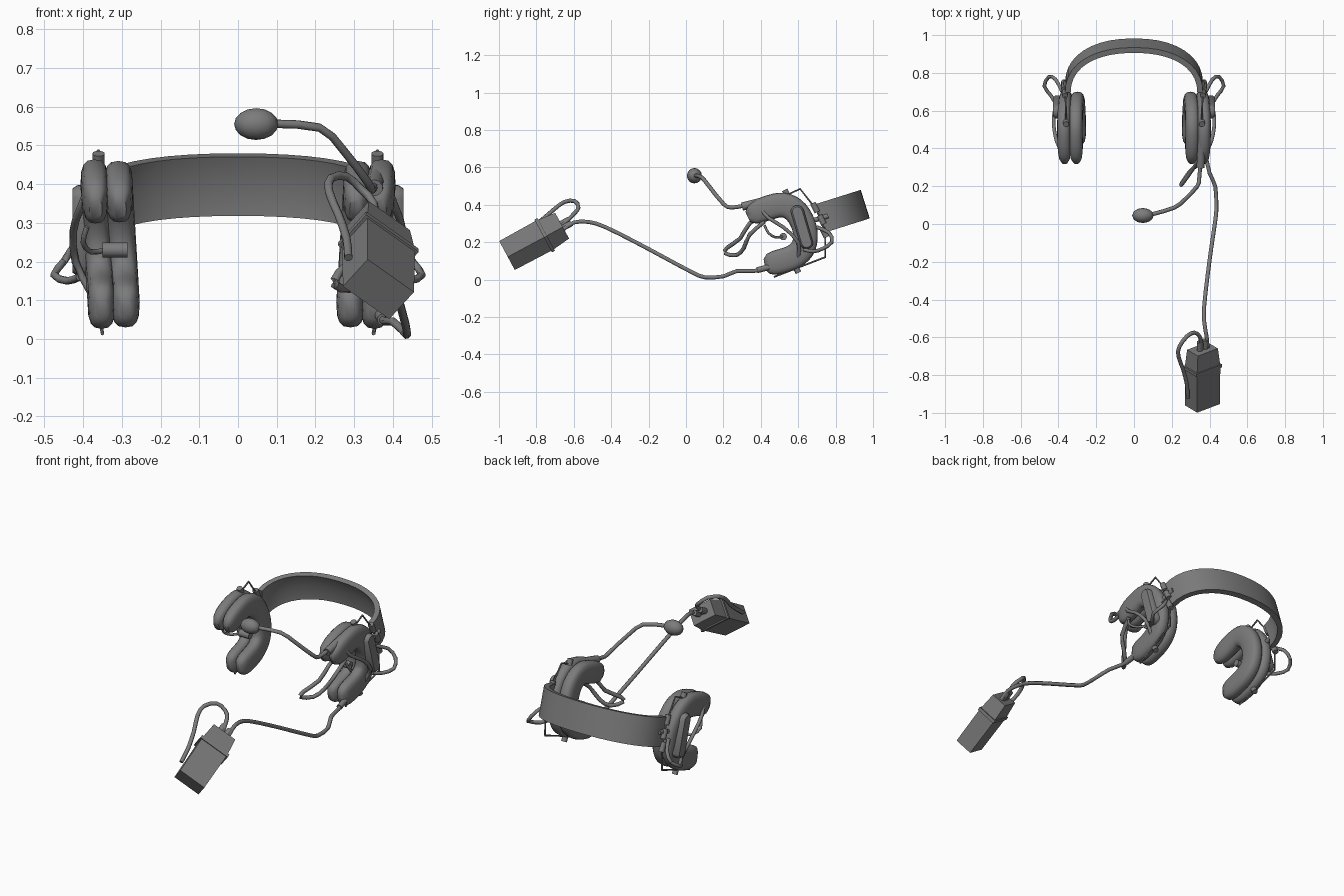
import bpy, bmesh, math
from mathutils import Vector, Matrix

if "Cube" in bpy.data.objects:
    bpy.data.objects.remove(bpy.data.objects["Cube"])

grey = bpy.data.materials.new("mid_grey")
grey.use_nodes = True
COL = (0.2, 0.2, 0.2, 1)
grey.diffuse_color = COL
grey.node_tree.nodes["Principled BSDF"].inputs["Base Color"].default_value = COL


def finish(name, bm, angle=40):
    bmesh.ops.recalc_face_normals(bm, faces=bm.faces)
    me = bpy.data.meshes.new(name)
    bm.to_mesh(me)
    bm.free()
    me.materials.append(grey)
    ob = bpy.data.objects.new(name, me)
    bpy.context.collection.objects.link(ob)
    bpy.ops.object.select_all(action='DESELECT')
    ob.select_set(True)
    bpy.context.view_layer.objects.active = ob
    if angle:
        bpy.ops.object.shade_smooth_by_angle(angle=math.radians(angle))
    return ob


def skin(bm, rings):
    """Join rings of points into a closed tube with end caps."""
    loops = [[bm.verts.new(p) for p in r] for r in rings]
    n = len(loops[0])
    for a, b in zip(loops, loops[1:]):
        for i in range(n):
            j = (i + 1) % n
            bm.faces.new((a[i], a[j], b[j], b[i]))
    bm.faces.new(loops[0])
    bm.faces.new(loops[-1])


def spline(pts, steps):
    """Smooth path through the points."""
    p = [Vector(q) for q in pts]
    p = [2 * p[0] - p[1]] + p + [2 * p[-1] - p[-2]]
    out = []
    for a, b, c, d in zip(p, p[1:], p[2:], p[3:]):
        for k in range(steps):
            t = k / steps
            out.append(0.5 * (2 * b + (c - a) * t + (2 * a - 5 * b + 4 * c - d) * t * t
                              + (3 * b - a - 3 * c + d) * t ** 3))
    return out + [p[-2]]


def tube(name, pts, r, s=1, steps=2, sides=8):
    path = spline([(s * x, y, z) for x, y, z in pts], steps)
    rings = []
    for i, p in enumerate(path):
        t = (path[min(i + 1, len(path) - 1)] - path[max(i - 1, 0)]).normalized()
        u = t.cross(Vector((0.3, 0.2, 1))).normalized()
        v = t.cross(u)
        rings.append([p + r * (u * math.cos(a) + v * math.sin(a))
                      for a in (math.tau * k / sides for k in range(sides))])
    bm = bmesh.new()
    skin(bm, rings)
    return finish(name, bm, 50)


def ball(name, at, size, segs=12):
    bm = bmesh.new()
    bmesh.ops.create_uvsphere(bm, u_segments=segs, v_segments=8, radius=1)
    bmesh.ops.transform(bm, matrix=Matrix.Translation(at) @ Matrix.Diagonal((*size, 1)), verts=bm.verts)
    return finish(name, bm, 60)


def rod(name, a, b, r):
    return tube(name, [a, b], r, steps=1, sides=10)


def horseshoe(name, s, x, half_x, half_w):
    """Rounded horseshoe ear pad, open to the front, leaning inwards below."""
    path = spline([(0, .33, .335), (0, .43, .38), (0, .52, .398), (0, .59, .36), (0, .635, .27),
                   (0, .63, .18), (0, .58, .125), (0, .50, .095), (0, .42, .08)], 4)
    last = len(path) - 1
    rings = []
    for i, p in enumerate(path):
        t = (path[min(i + 1, last)] - path[max(i - 1, 0)]).normalized()
        side = Vector((0, -t.z, t.y))
        k = min(i, last - i) / 4
        f = 1 if k >= 1 else 0.45 + 0.55 * math.sqrt(1 - (1 - k) ** 2)
        ring = []
        for j in range(16):
            c, q = math.cos(math.tau * j / 16), math.sin(math.tau * j / 16)
            c, q = [math.copysign(abs(m) ** 0.7, m) for m in (c, q)]
            v = p + side * c * half_w * f
            v.x = s * (x + q * half_x * f + (p.z - .25) * .06)
            ring.append(v)
        rings.append(ring)
    bm = bmesh.new()
    skin(bm, rings)
    return finish(name, bm, 60)


# headband: tilted arch with a hollowed inner face
tilt = Matrix.Translation((0, .72, .328)) @ Matrix.Rotation(math.radians(17.5), 4, 'X')
rings = []
for i in range(21):
    a = math.pi * i / 20
    d = Vector((math.cos(a), math.sin(a), 0))
    p = Vector((math.copysign(abs(d.x) ** .9, d.x) * .365, d.y ** .9 * .25, 0))
    rings.append([tilt @ (p - d * depth + Vector((0, 0, w)))
                  for depth, w in ((0, -.08), (0, .08), (.03, .08), (.014, 0), (.03, -.08))])
bm = bmesh.new()
skin(bm, rings)
finish("headband", bm, 25)

# ear cups, mirrored
for s, side in ((1, "left"), (-1, "right")):
    horseshoe(side + "_ear_cushion", s, .300, .037, .062)
    horseshoe(side + "_ear_shell", s, .362, .036, .066)
    # raised spine on the outside of the cup
    rings = []
    for x, k in ((.385, 1), (.415, 1), (.428, .75)):
        ring = []
        for j in range(16):
            a = math.tau * j / 16
            v = Vector((0, math.cos(a) * .036 * k, math.sin(a) * .036 * k + (.085 if j < 8 else -.085)))
            v = Matrix.Rotation(math.radians(17), 3, 'X') @ v
            ring.append(v + Vector((s * x, .62, .28)))
        rings.append(ring)
    bm = bmesh.new()
    skin(bm, rings)
    finish(side + "_cup_spine", bm, 35)
    # wire yoke around the cup
    tube(side + "_yoke_wire", [(.362, .45, .41), (.36, .61, .485), (.365, .70, .37), (.37, .745, .25),
                               (.37, .745, .12), (.35, .47, .014)], .005, s, steps=1, sides=6)
    for n, (x, y, z) in enumerate([(.36, .54, .455), (.365, .69, .385), (.37, .725, .32),
                                   (.37, .74, .25), (.35, .59, .06)]):
        rod(f"{side}_yoke_joint_{n}", (s * x, y - .012, z + .024), (s * x, y + .012, z - .024), .016)
    rod(side + "_band_slider", (s * .365, .66, .31), (s * .36, .76, .34), .013)
    # cable loop behind the cup
    tube(side + "_rear_cable_loop", [(.38, .70, .28), (.415, .765, .25), (.45, .78, .20), (.475, .73, .165),
                                     (.44, .68, .15), (.41, .63, .16)], .010, s)
    # outer cable and earpiece in the opening
    tube(side + "_outer_cable", [(.39, .40, .38), (.41, .44, .33), (.425, .52, .28), (.42, .60, .20),
                                 (.38, .60, .12)], .010, s)
    tube(side + "_earpiece_wire", [(.39, .42, .29), (.40, .44, .25), (.38, .48, .225), (.34, .52, .23)], .007, s)
    rod(side + "_earpiece", (s * .285, .52, .23), (s * .35, .52, .23), .020)

# boom microphone
tube("mic_boom", [(.09, .05, .556), (.21, .085, .546), (.27, .13, .49), (.335, .2, .405),
                  (.345, .24, .385), (.35, .31, .395), (.355, .45, .42)], .011)
rod("boom_joint", (.352, .30, .39), (.36, .46, .43), .022)
ball("mic_head", (.047, .045, .555), (.057, .04, .041))

# slack cable in front of the left cup
tube("front_cable_loop", [(.36, .45, .37), (.34, .34, .30), (.31, .29, .22), (.26, .22, .17), (.25, .21, .14),
                          (.29, .27, .13), (.33, .31, .17), (.37, .34, .24), (.385, .42, .31)], .011)
rod("cable_socket", (.365, .46, .07), (.375, .38, .05), .016)

# main cable to the control box
tube("main_cable", [(.36, .45, .065), (.38, .36, .045), (.40, .27, .045), (.43, .20, .017), (.436, .10, .012),
                    (.432, .03, .04), (.41, -.12, .12), (.39, -.27, .20), (.372, -.43, .28),
                    (.372, -.52, .308), (.385, -.60, .305), (.39, -.66, .265)], .011)

# control box: rotated block with a tapered end and a raised rim
corner = Vector((.334, -1.0, .208))
axis = Vector((0, .88, .475)).normalized()
e1 = Vector((-.068, .045, -.072))
e1 = (e1 - axis * e1.dot(axis)).normalized() * .105
e2 = e1.cross(axis).normalized() * -.158
if e2.x < 0:
    e2 = -e2
centre = corner + (e1 + e2) / 2


def section(dist, k):
    return [centre + axis * dist + (e1 * a + e2 * b) * k / 2
            for a, b in ((-1, -1), (1, -1), (1, 1), (-1, 1))]


for name, cuts in (("control_box", ((0, .97), (.23, 1), (.335, .86))),
                   ("box_rim", ((.22, 1.1), (.238, 1.1)))):
    bm = bmesh.new()
    skin(bm, [section(d, k) for d, k in cuts])
    finish(name, bm, 0)
for n, k in enumerate((-.12, .12)):
    base = centre + e2 * k + axis * .32
    rod(f"box_plug_{n}", base, base + axis * .065, .016)

# cable loop hanging over the box
tube("box_cable_loop", [(.36, -.67, .28), (.35, -.6, .35), (.32, -.575, .385), (.28, -.595, .42), (.24, -.65, .415),
                        (.235, -.70, .38), (.26, -.77, .32), (.28, -.85, .26), (.285, -.92, .21)], .011)
